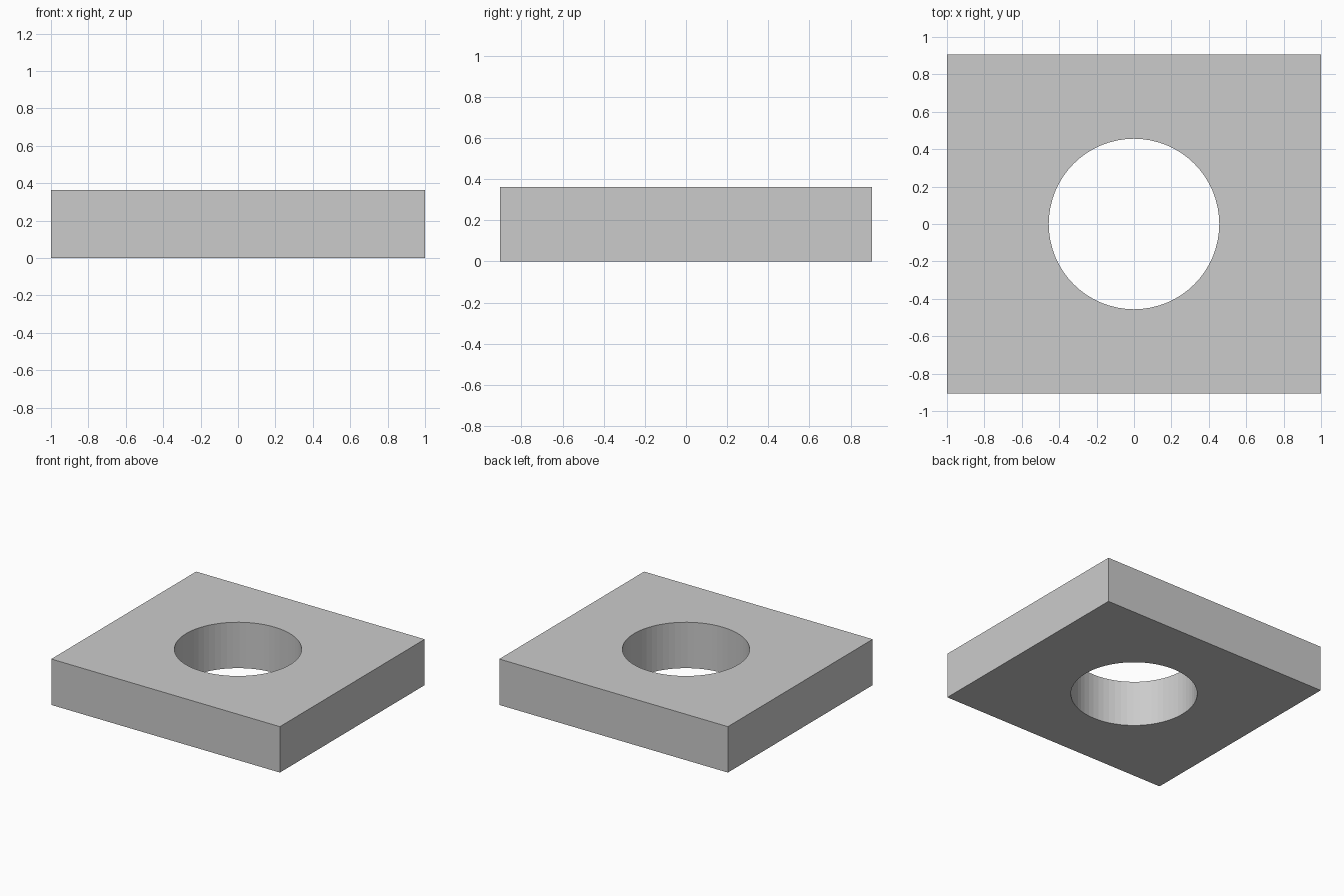
import bpy

if "Cube" in bpy.data.objects:
    bpy.data.objects.remove(bpy.data.objects["Cube"])

WIDTH, DEPTH, HEIGHT = 2.0, 1.81, 0.363
HOLE_RADIUS, HOLE_SIDES = 0.456, 64

# Rectangular plate standing on z = 0
bpy.ops.mesh.primitive_cube_add(size=1, location=(0, 0, HEIGHT / 2))
plate = bpy.context.object
plate.name = "plate"
plate.scale = (WIDTH, DEPTH, HEIGHT)
bpy.ops.object.transform_apply(location=True, rotation=False, scale=True)

# Cutter for the round through hole
bpy.ops.mesh.primitive_cylinder_add(vertices=HOLE_SIDES, radius=HOLE_RADIUS,
                                    depth=HEIGHT * 3, location=(0, 0, HEIGHT / 2))
cutter = bpy.context.object
cutter.name = "hole_cutter"

# Cut the hole, then discard the cutter
cut = plate.modifiers.new("through_hole", 'BOOLEAN')
cut.operation = 'DIFFERENCE'
cut.solver = 'EXACT'
cut.object = cutter
bpy.ops.object.select_all(action='DESELECT')
plate.select_set(True)
bpy.context.view_layer.objects.active = plate
bpy.ops.object.modifier_apply(modifier=cut.name)
bpy.data.objects.remove(cutter, do_unlink=True)
